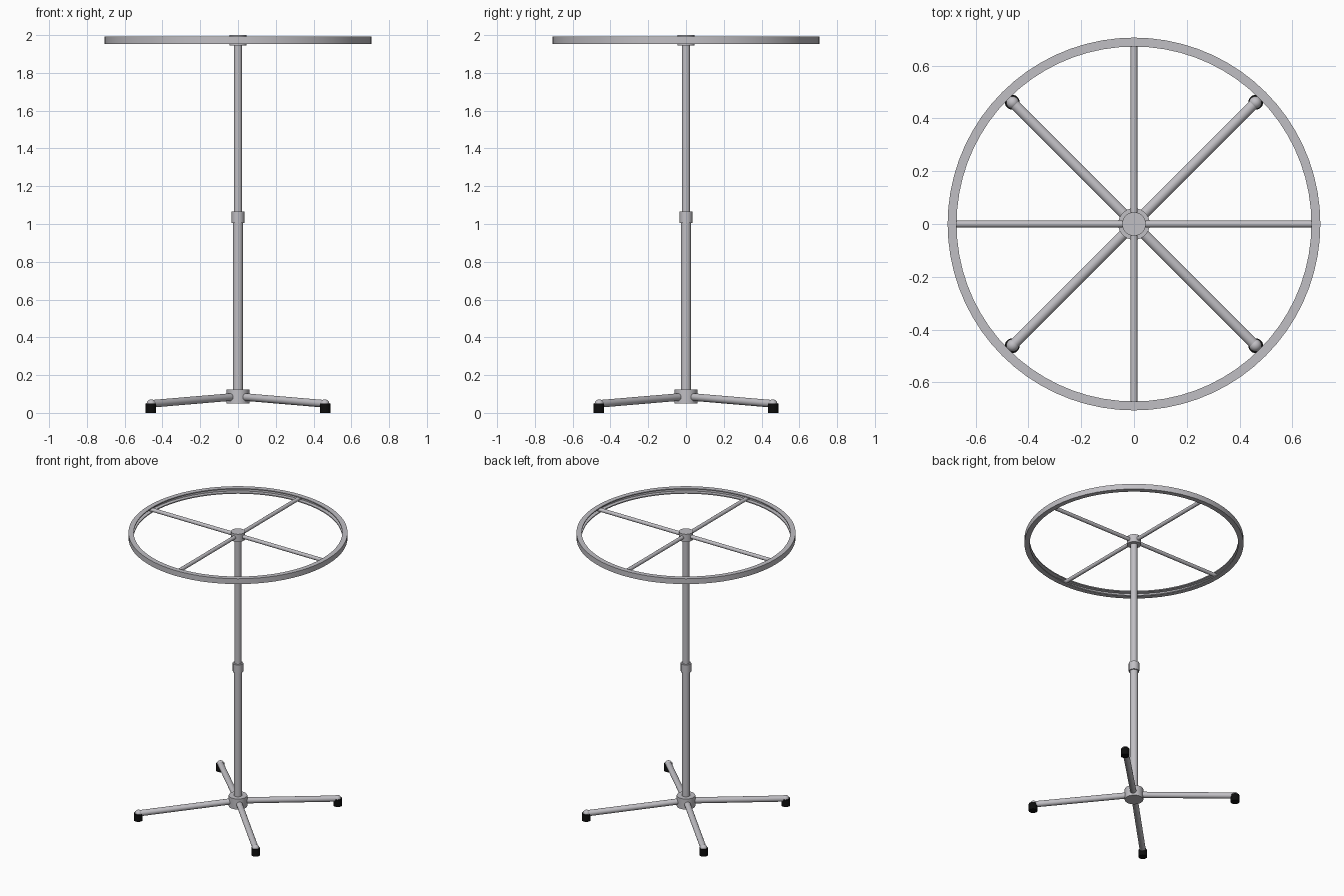
import bpy, bmesh, math
from mathutils import Vector

cube = bpy.data.objects.get("Cube")
if cube:
    bpy.data.objects.remove(cube, do_unlink=True)


def make_material(name, color):
    mat = bpy.data.materials.new(name)
    mat.use_nodes = True
    mat.diffuse_color = color
    mat.node_tree.nodes["Principled BSDF"].inputs["Base Color"].default_value = color
    return mat


metal = make_material("brushed grey metal", (0.53, 0.52, 0.55, 1))
rubber = make_material("black rubber", (0.004, 0.004, 0.004, 1))


def finish(obj, name, mat):
    obj.name = name
    obj.data.materials.append(mat)
    bpy.ops.object.select_all(action="DESELECT")
    obj.select_set(True)
    bpy.context.view_layer.objects.active = obj
    bpy.ops.object.shade_smooth_by_angle(angle=math.radians(35))
    return obj


def rod(name, start, end, radius, mat=metal, sides=24):
    """Cylinder running between two points."""
    start, end = Vector(start), Vector(end)
    axis = end - start
    bpy.ops.mesh.primitive_cylinder_add(
        vertices=sides, radius=radius, depth=axis.length, location=(start + end) / 2,
        rotation=axis.to_track_quat("Z", "Y").to_euler())
    return finish(bpy.context.object, name, mat)


def lathe(name, profile, mat=metal, steps=72):
    """Closed (radius, height) profile spun around the z axis."""
    bm = bmesh.new()
    verts = [bm.verts.new((r, 0, z)) for r, z in profile]
    edges = [bm.edges.new((v, verts[i - 1])) for i, v in enumerate(verts)]
    bmesh.ops.spin(bm, geom=verts + edges, cent=(0, 0, 0), axis=(0, 0, 1),
                   angle=math.tau, steps=steps)
    bmesh.ops.remove_doubles(bm, verts=bm.verts, dist=1e-5)
    bmesh.ops.recalc_face_normals(bm, faces=bm.faces)
    mesh = bpy.data.meshes.new(name)
    bm.to_mesh(mesh)
    bm.free()
    obj = bpy.data.objects.new(name, mesh)
    bpy.context.collection.objects.link(obj)
    return finish(obj, name, mat)


# Telescopic pole with its collar and hubs
rod("lower_pole", (0, 0, 0.06), (0, 0, 1.02), 0.027)
rod("upper_pole", (0, 0, 1.0), (0, 0, 1.97), 0.022)
rod("pole_collar", (0, 0, 1.005), (0, 0, 1.065), 0.034)
rod("base_hub", (0, 0, 0.05), (0, 0, 0.125), 0.06, sides=32)
rod("top_hub", (0, 0, 1.945), (0, 0, 2.0), 0.045, sides=32)

# Hoop: a channel open towards the centre
outer, inner, low, high, wall = 0.706, 0.672, 1.954, 1.992, 0.007
lathe("hoop", [(outer, low), (outer, high), (inner, high), (inner, high - wall),
               (outer - wall, high - wall), (outer - wall, low + wall),
               (inner, low + wall), (inner, low)])

for i in range(4):
    # Spokes along the main axes
    a = i * math.pi / 2
    out = Vector((math.cos(a), math.sin(a), 0))
    up = Vector((0, 0, 1.973))
    rod(f"spoke_{i + 1}", out * 0.02 + up, out * 0.702 + up, 0.013, sides=16)

    # Sloping legs on the diagonals, each with a rounded end and a rubber foot
    a += math.pi / 4
    out = Vector((math.cos(a), math.sin(a), 0))
    tip = out * 0.65 + Vector((0, 0, 0.048))
    rod(f"leg_{i + 1}", out * 0.03 + Vector((0, 0, 0.085)), tip, 0.02)
    bpy.ops.mesh.primitive_uv_sphere_add(segments=20, ring_count=12, radius=0.024, location=tip)
    finish(bpy.context.object, f"leg_end_{i + 1}", metal)
    foot = out * 0.653
    rod(f"foot_{i + 1}", foot, foot + Vector((0, 0, 0.05)), 0.028, rubber)
